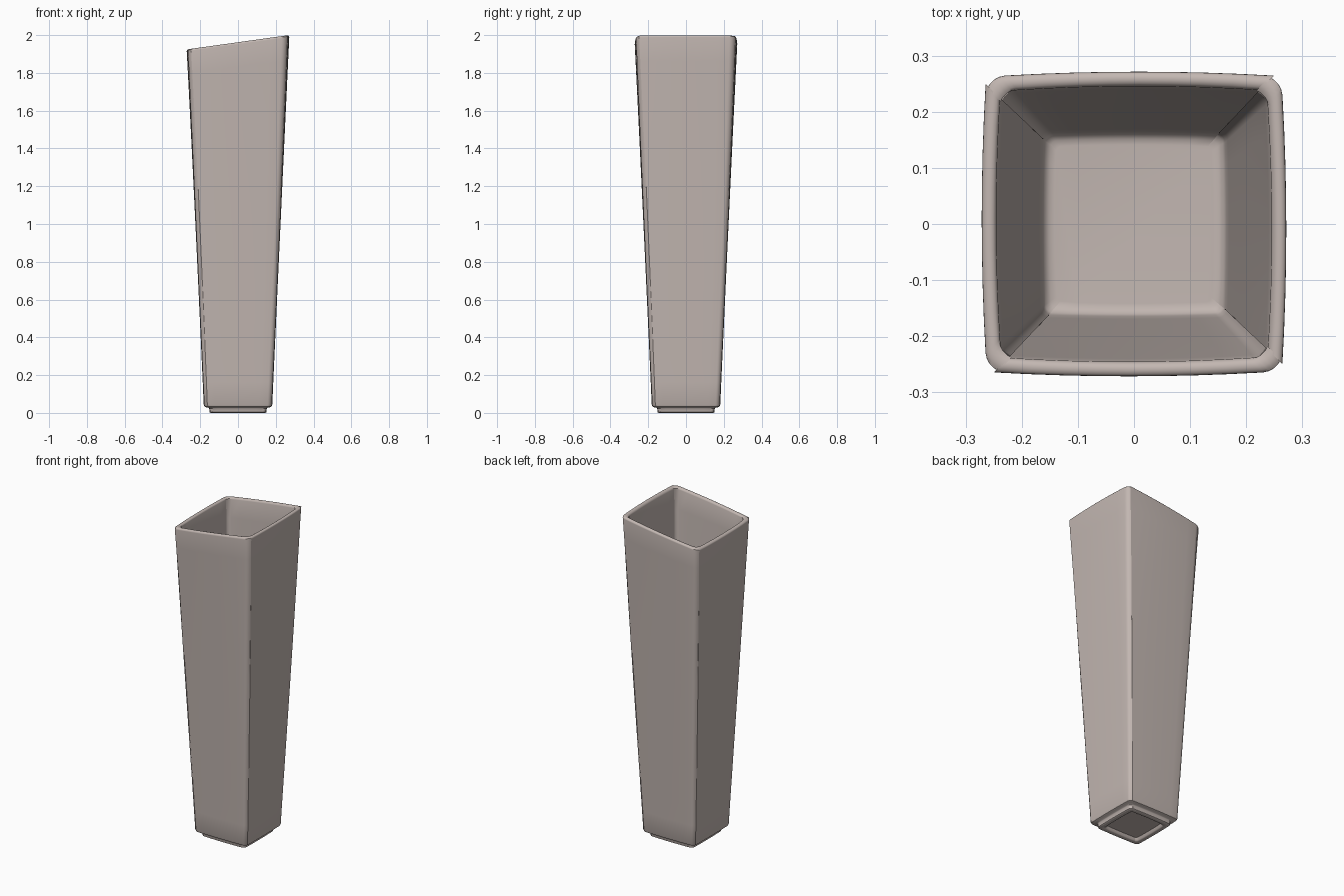
import bpy
import bmesh
import math

cube = bpy.data.objects.get("Cube")
if cube:
    bpy.data.objects.remove(cube, do_unlink=True)

# Glazed ceramic colour
clay = bpy.data.materials.new("warm_grey_ceramic")
clay.use_nodes = True
colour = (0.54, 0.47, 0.44, 1)
clay.diffuse_color = colour
shader = clay.node_tree.nodes["Principled BSDF"]
shader.inputs["Base Color"].default_value = colour
shader.inputs["Roughness"].default_value = 0.5

SIDE_STEPS = 8
CORNER_STEPS = 5
TOP = 1.9625
SLANT = 0.14


def outline(half, radius, bulge):
    """Rounded square with gently bowed sides, counter-clockwise."""
    points = []
    flat = half - radius
    for side in range(4):
        turn = side * math.pi / 2
        local = []
        for i in range(SIDE_STEPS):
            t = -1 + 2 * i / SIDE_STEPS
            local.append((half, t * flat))
        for i in range(CORNER_STEPS):
            a = math.pi / 2 * i / CORNER_STEPS
            local.append((flat + radius * math.cos(a), flat + radius * math.sin(a)))
        for x, y in local:
            x, y = (x - bulge * (y / half) ** 2, y - bulge * (x / half) ** 2)
            x, y = x + bulge * 0.5, y + bulge * (0.5 if y > 0 else -0.5) * abs(y) / half
            points.append((x * math.cos(turn) - y * math.sin(turn),
                           x * math.sin(turn) + y * math.cos(turn)))
    return points


def wall(z):
    """Outer half width of the tapering body."""
    return 0.18 + 0.0875 * (z - 0.05) / (TOP - 0.05)


# Section from the recessed underside, up the outside, over the lip, down inside
section = [(0.112, 0.018, 0.015), (0.118, 0.004, 0.015), (0.124, 0, 0.018),
           (0.143, 0, 0.02), (0.149, 0.004, 0.02), (0.151, 0.024, 0.02),
           (0.155, 0.028, 0.02), (0.168, 0.03, 0.022), (0.176, 0.034, 0.022),
           (0.18, 0.044, 0.022)]
LEVELS = 16
for i in range(1, LEVELS + 1):
    z = 0.044 + (TOP - 0.055) * i / LEVELS
    section.append((wall(z), z, 0.022 + 0.01 * i / LEVELS))
for i in range(1, 7):
    a = math.pi * i / 7
    section.append((0.2545 + 0.013 * math.cos(a), TOP - 0.011 + 0.011 * math.sin(a), 0.03))
for i in range(LEVELS + 1):
    t = i / LEVELS
    section.append((0.241 - 0.078 * t, TOP - 0.011 - (TOP - 0.1) * t, 0.022 - 0.006 * t))
section += [(0.159, 0.078, 0.014), (0.15, 0.071, 0.012), (0.14, 0.07, 0.01)]

bm = bmesh.new()
rings = []
for half, z, radius in section:
    share = (z / TOP) ** 3
    rings.append([bm.verts.new((x, y, z + SLANT * x * share))
                  for x, y in outline(half, radius, 0.003 + 0.006 * share)])
for low, high in zip(rings, rings[1:]):
    n = len(low)
    for i in range(n):
        j = (i + 1) % n
        bm.faces.new((low[i], low[j], high[j], high[i]))
bm.faces.new(list(reversed(rings[0])))
bm.faces.new(rings[-1])
bmesh.ops.recalc_face_normals(bm, faces=bm.faces)

mesh = bpy.data.meshes.new("vase")
bm.to_mesh(mesh)
bm.free()
mesh.materials.append(clay)
vase = bpy.data.objects.new("vase", mesh)
bpy.context.collection.objects.link(vase)

bpy.ops.object.select_all(action="DESELECT")
vase.select_set(True)
bpy.context.view_layer.objects.active = vase
bpy.ops.object.shade_smooth_by_angle(angle=math.radians(40))
